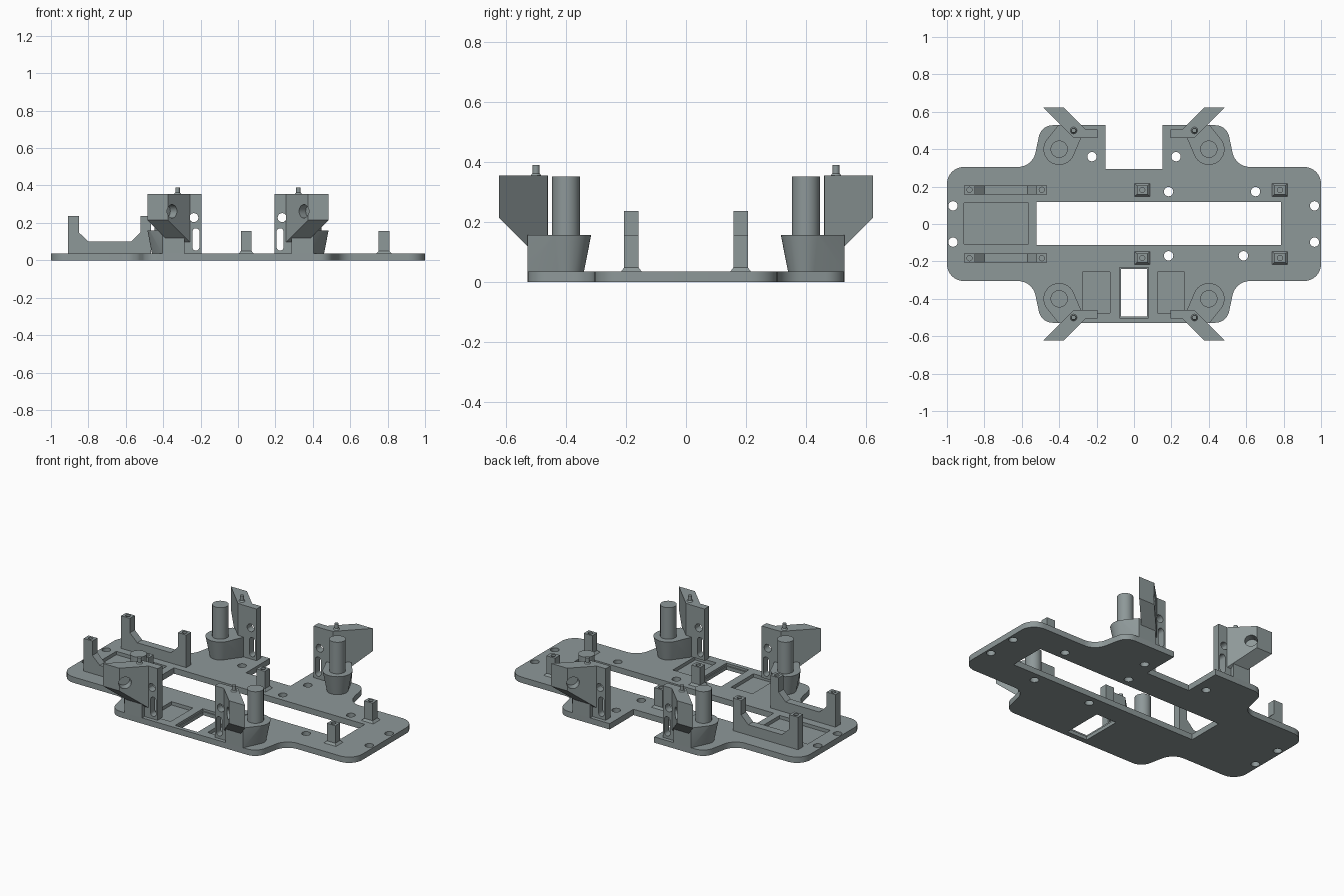
import bpy, bmesh, math
from mathutils import Vector, Matrix

if "Cube" in bpy.data.objects:
    bpy.data.objects.remove(bpy.data.objects["Cube"])

T = 0.036   # plate thickness
H = 0.355   # height of the corner mounts

grey = bpy.data.materials.new("slate_grey")
grey.diffuse_color = (0.27, 0.315, 0.318, 1)
grey.use_nodes = True
grey.node_tree.nodes["Principled BSDF"].inputs["Base Color"].default_value = grey.diffuse_color


def finish(name, bm):
    bmesh.ops.recalc_face_normals(bm, faces=bm.faces)
    me = bpy.data.meshes.new(name)
    bm.to_mesh(me)
    bm.free()
    me.materials.append(grey)
    ob = bpy.data.objects.new(name, me)
    bpy.context.collection.objects.link(ob)
    return ob


def add_prism(bm, pts, z0, z1, top=None):
    """Extrude an outline from z0 to z1, optionally to another top outline."""
    lo = [bm.verts.new((x, y, z0)) for x, y in pts]
    hi = [bm.verts.new((x, y, z1)) for x, y in (top or pts)]
    n = len(pts)
    bm.faces.new(lo[::-1])
    bm.faces.new(hi)
    for i in range(n):
        bm.faces.new((lo[i], lo[(i + 1) % n], hi[(i + 1) % n], hi[i]))


def rect(x0, x1, y0, y1):
    return [(x0, y0), (x1, y0), (x1, y1), (x0, y1)]


def arc(cx, cy, r, a0=0, a1=360, n=32):
    full = abs(a1 - a0) == 360
    steps = n if full else n + 1
    return [(cx + r * math.cos(math.radians(a0 + (a1 - a0) * i / n)),
             cy + r * math.sin(math.radians(a0 + (a1 - a0) * i / n))) for i in range(steps)]


def cut(ob, bm):
    """Subtract the solids in bm from ob and discard the cutter."""
    cutter = finish("cutter", bm)
    cutter.hide_render = True
    mod = ob.modifiers.new("cut", 'BOOLEAN')
    mod.object, mod.operation, mod.solver = cutter, 'DIFFERENCE', 'EXACT'
    dg = bpy.context.evaluated_depsgraph_get()
    me = bpy.data.meshes.new_from_object(ob.evaluated_get(dg))
    ob.modifiers.clear()
    ob.data = me
    bpy.data.objects.remove(cutter)


# Base plate: one quadrant of the outline, mirrored around
quad = (arc(0.91, 0.215, 0.09, 0, 90, 8)
        + arc(0.62, 0.40, 0.095, 270, 190, 8)
        + arc(0.435, 0.453, 0.075, 10, 90, 8))
notch = [(0.152, 0.528), (0.152, 0.295), (-0.152, 0.295), (-0.152, 0.528)]
outline = (quad + notch + [(-x, y) for x, y in quad[::-1]]
           + [(-x, -y) for x, y in quad] + [(x, -y) for x, y in quad[::-1]])
bm = bmesh.new()
add_prism(bm, outline, 0, T)
plate = finish("base_plate", bm)

# Through openings and screw holes
bm = bmesh.new()
add_prism(bm, rect(-0.52, 0.785, -0.113, 0.117), -0.1, 0.2)
add_prism(bm, rect(-0.07, 0.07, -0.495, -0.24), -0.1, 0.2)
for x, y in [(-0.968, 0.097), (-0.968, -0.097), (0.965, 0.097), (0.965, -0.097),
             (0.185, 0.173), (0.65, 0.173), (0.185, -0.17), (0.585, -0.17),
             (-0.225, 0.36), (0.225, 0.36)]:
    add_prism(bm, arc(x, y, 0.025, n=24), -0.1, 0.2)
cut(plate, bm)

# Shallow pockets and the step around the front window
bm = bmesh.new()
add_prism(bm, rect(-0.91, -0.565, -0.108, 0.112), 0.015, 0.2)
add_prism(bm, rect(-0.275, -0.128, -0.475, -0.257), 0.015, 0.2)
add_prism(bm, rect(0.125, 0.27, -0.475, -0.257), 0.015, 0.2)
add_prism(bm, rect(-0.077, 0.077, -0.503, -0.233), 0.022, 0.2)
cut(plate, bm)

# Square posts with flared feet and a pilot hole in the top
for x in (0.044, 0.78):
    for s in (-1, 1):
        y = s * 0.182
        bm = bmesh.new()
        shaft = rect(x - 0.029, x + 0.029, y - 0.024, y + 0.024)
        foot = rect(x - 0.041, x + 0.041, y - 0.034, y + 0.034)
        add_prism(bm, foot, T, T + 0.013, shaft)
        finish("post_foot", bm)
        bm = bmesh.new()
        add_prism(bm, shaft, T, 0.157)
        post = finish("square_post", bm)
        bm = bmesh.new()
        add_prism(bm, arc(x, y, 0.014, n=16), 0.11, 0.2)
        cut(post, bm)

# U-shaped holders at the left end
profile = [(-0.91, T), (-0.465, T), (-0.465, 0.237), (-0.522, 0.237), (-0.522, 0.148),
           (-0.57, 0.1), (-0.8, 0.1), (-0.85, 0.148), (-0.85, 0.237), (-0.91, 0.237)]
for s in (-1, 1):
    bm = bmesh.new()
    add_prism(bm, profile, -0.024, 0.024)
    bm.transform(Matrix.Translation((0, s * 0.183, 0)) @ Matrix.Rotation(math.pi / 2, 4, 'X'))
    holder = finish("u_holder", bm)
    bm = bmesh.new()
    for x in (-0.88, -0.493):
        add_prism(bm, arc(x, s * 0.183, 0.014, n=16), 0.19, 0.3)
    cut(holder, bm)

# Corner mounts, described for +x +y and flipped into each corner
for sx in (-1, 1):
    for sy in (-1, 1):
        def flip(pts):
            return [(sx * x, sy * y) for x, y in pts]

        # Flared pedestal, wider at the top, running out to the plate edge
        bm = bmesh.new()
        edge = [(0.405, 0.528), (0.285, 0.528), (0.285, 0.455)]
        for r, z in ((0.06, T), (0.084, 0.158)):
            for x, y in flip(arc(0.4, 0.4, r, n=40) + edge):
                bm.verts.new((x, y, z))
        res = bmesh.ops.convex_hull(bm, input=bm.verts)
        junk = [v for v in res["geom_interior"] if isinstance(v, bmesh.types.BMVert)]
        bmesh.ops.delete(bm, geom=junk, context='VERTS')
        bmesh.ops.dissolve_limit(bm, angle_limit=0.01, verts=bm.verts, edges=bm.edges)
        finish("pedestal", bm)

        # Round column
        bm = bmesh.new()
        add_prism(bm, flip(arc(0.4, 0.4, 0.046, n=40)), 0.15, 0.353)
        finish("column", bm)

        # Upright wall with a round hole and a slot
        bm = bmesh.new()
        add_prism(bm, flip(rect(0.195, 0.30, 0.46, 0.505)), T, H)
        wall = finish("mount_wall", bm)
        bm = bmesh.new()
        slot = arc(0.225, 0.152, 0.019, 0, 180, 12) + arc(0.225, 0.071, 0.019, 180, 360, 12)
        for shape in (arc(0.236, 0.228, 0.024, n=24), slot):
            add_prism(bm, [(sx * x, z) for x, z in shape], -0.1, 0.1)
        bm.transform(Matrix.Translation((0, sy * 0.48, 0)) @ Matrix.Rotation(math.pi / 2, 4, 'X'))
        cut(wall, bm)

        # Diagonal fin with its underside sloped at 45 degrees
        bm = bmesh.new()
        add_prism(bm, flip([(0.485, 0.623), (0.375, 0.623), (0.257, 0.505),
                            (0.257, 0.462), (0.324, 0.462)]), T, H)
        cutgeom = bm.verts[:] + bm.edges[:] + bm.faces[:]
        bmesh.ops.bisect_plane(bm, geom=cutgeom, plane_co=(0, sy * 0.528, 0.12),
                               plane_no=(0, sy, -1), clear_outer=True)
        bmesh.ops.holes_fill(bm, edges=[e for e in bm.edges if e.is_boundary])
        fin = finish("diagonal_fin", bm)

        # Blind socket in the fin's outward face
        bm = bmesh.new()
        axis = Vector((-sx, sy, 0)).normalized()
        add_prism(bm, arc(0, 0, 0.036, n=24), -0.05, 0.1)
        bm.transform(Matrix.Translation((sx * 0.352, sy * 0.6, 0.262))
                     @ axis.to_track_quat('Z', 'Y').to_matrix().to_4x4())
        cut(fin, bm)

        # Locating pin on top
        bm = bmesh.new()
        add_prism(bm, flip(arc(0.323, 0.5, 0.018, n=20)), H, H + 0.008,
                  flip(arc(0.323, 0.5, 0.012, n=20)))
        add_prism(bm, flip(arc(0.323, 0.5, 0.012, n=20)), H, 0.39)
        finish("locating_pin", bm)

# Smooth the round surfaces, keep the edges crisp
bpy.ops.object.select_all(action='SELECT')
bpy.context.view_layer.objects.active = plate
bpy.ops.object.shade_smooth_by_angle(angle=math.radians(25))
